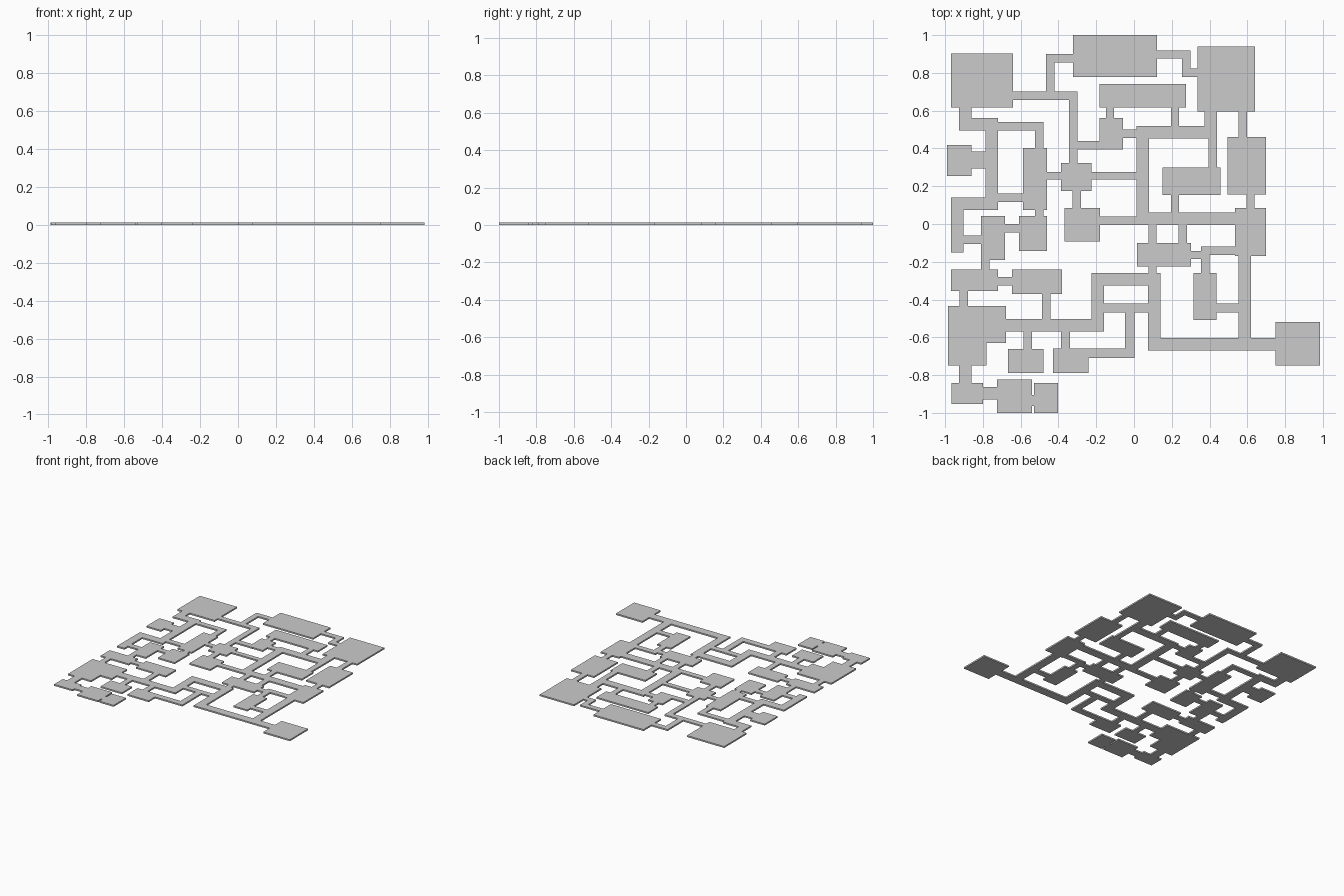
import bpy, bmesh

THICK, NARROW, WIDE = 0.012, 0.045, 0.066
rects = []


def room(x0, y0, x1, y1):
    rects.append(tuple(round(v, 3) for v in (x0, y0, x1, y1)))


def hall(w, *pts):
    """Right-angled corridor along centreline points, squared at its bends."""
    h = w / 2
    for i in range(len(pts) - 1):
        (ax, ay), (bx, by) = pts[i], pts[i + 1]
        pa = h if i > 0 else 0
        pb = h if i < len(pts) - 2 else 0
        if ax == bx:
            s = 1 if by > ay else -1
            ys = sorted((ay - s * pa, by + s * pb))
            room(ax - h, ys[0], ax + h, ys[1])
        else:
            s = 1 if bx > ax else -1
            xs = sorted((ax - s * pa, bx + s * pb))
            room(xs[0], ay - h, xs[1], ay + h)


# Northern rooms
room(-0.97, 0.617, -0.64, 0.902)
room(-0.323, 0.777, 0.122, 1.0)
room(0.335, 0.595, 0.64, 0.94)
room(-0.183, 0.617, 0.276, 0.74)
room(-0.183, 0.395, -0.057, 0.56)
room(-0.99, 0.253, -0.86, 0.417)
room(-0.588, 0.073, -0.461, 0.402)
room(-0.387, 0.174, -0.225, 0.322)
room(0.152, 0.153, 0.458, 0.3)
room(0.495, 0.157, 0.698, 0.46)
# Central rooms
room(-0.367, -0.092, -0.181, 0.084)
room(-0.81, -0.191, -0.684, 0.042)
room(-0.61, -0.144, -0.461, 0.042)
room(0.015, -0.226, 0.301, -0.1)
room(0.535, -0.169, 0.698, 0.084)
# Southern rooms
room(-0.97, -0.354, -0.721, -0.24)
room(-0.646, -0.37, -0.382, -0.24)
room(0.316, -0.508, 0.438, -0.26)
room(-0.985, -0.631, -0.678, -0.435)
room(-0.985, -0.748, -0.78, -0.435)
room(-0.667, -0.788, -0.478, -0.661)
room(-0.43, -0.788, -0.24, -0.658)
room(0.75, -0.75, 0.985, -0.52)
room(-0.965, -0.952, -0.8, -0.842)
room(-0.726, -1.0, -0.541, -0.822)
room(-0.53, -1.0, -0.403, -0.843)
room(-0.541, -0.963, -0.53, -0.905)

# Narrow corridors, north
hall(NARROW, (-0.7, 0.678), (-0.322, 0.678), (-0.322, 0.3))
hall(NARROW, (-0.443, 0.678), (-0.443, 0.878), (-0.3, 0.878))
hall(NARROW, (-0.322, 0.417), (-0.15, 0.417))
hall(NARROW, (-0.127, 0.65), (-0.127, 0.5))
hall(NARROW, (-0.1, 0.478), (0.05, 0.478))
hall(NARROW, (0.1, 0.897), (0.275, 0.897), (0.275, 0.799), (0.4, 0.799))
hall(NARROW, (0.217, 0.65), (0.217, 0.49))
hall(NARROW, (0.417, 0.5), (0.417, 0.28))
hall(NARROW, (0.576, 0.62), (0.576, 0.44))
hall(NARROW, (-0.75, 0.519), (-0.503, 0.519), (-0.503, 0.38))
hall(NARROW, (-0.75, 0.138), (-0.57, 0.138))
hall(0.09, (-0.88, 0.34), (-0.76, 0.34))
hall(0.04, (-0.48, 0.256), (-0.37, 0.256))
hall(0.04, (-0.24, 0.256), (0.04, 0.256))
# Narrow corridors, centre
hall(NARROW, (-0.303, 0.2), (-0.303, 0.06))
hall(NARROW, (-0.2, 0.018), (0.1, 0.018))
hall(NARROW, (0.217, 0.17), (0.217, 0.03))
hall(NARROW, (0.617, 0.17), (0.617, 0.03))
hall(NARROW, (0.098, 0.03), (0.098, -0.12))
hall(NARROW, (0.258, 0.03), (0.258, -0.12))
hall(NARROW, (-0.503, 0.09), (-0.503, 0.02))
hall(NARROW, (-0.7, -0.023), (-0.59, -0.023))
hall(NARROW, (-0.92, -0.084), (-0.79, -0.084))
hall(NARROW, (-0.787, -0.17), (-0.787, -0.25))
hall(NARROW, (0.28, -0.164), (0.378, -0.164))
hall(NARROW, (0.55, -0.142), (0.378, -0.142), (0.378, -0.28))
# Narrow corridors, south
hall(NARROW, (-0.74, -0.303), (-0.62, -0.303))
hall(NARROW, (-0.463, -0.35), (-0.463, -0.52))
hall(NARROW, (-0.902, -0.34), (-0.902, -0.45))
hall(NARROW, (-0.563, -0.54), (-0.563, -0.68))
hall(NARROW, (-0.363, -0.54), (-0.363, -0.68))
hall(0.05, (-0.26, -0.684), (-0.023, -0.684), (-0.023, -0.445))
hall(NARROW, (-0.18, -0.445), (0.1, -0.445))
hall(NARROW, (0.098, -0.21), (0.098, -0.28))
hall(NARROW, (0.42, -0.445), (0.58, -0.445))

# Wide corridors
hall(WIDE, (-0.893, 0.65), (-0.893, 0.528), (-0.754, 0.528),
     (-0.754, 0.108), (-0.935, 0.108), (-0.935, -0.151))
hall(WIDE, (0.407, 0.62), (0.407, 0.485), (0.046, 0.485), (0.046, 0.0))
hall(WIDE, (0.04, 0.028), (0.6, 0.028))
hall(WIDE, (0.587, -0.15), (0.587, -0.62))
hall(WIDE, (-0.7, -0.535), (-0.192, -0.535), (-0.192, -0.293),
     (0.108, -0.293), (0.108, -0.636), (0.8, -0.636))
hall(WIDE, (-0.893, -0.73), (-0.893, -0.86))
hall(WIDE, (-0.82, -0.895), (-0.7, -0.895))

# Merge all rectangles into one flat outline, then give it thickness
xs = sorted({v for r in rects for v in (r[0], r[2])})
ys = sorted({v for r in rects for v in (r[1], r[3])})
ix = {v: i for i, v in enumerate(xs)}
iy = {v: i for i, v in enumerate(ys)}
cells = {(i, j) for x0, y0, x1, y1 in rects
         for i in range(ix[x0], ix[x1]) for j in range(iy[y0], iy[y1])}

bm = bmesh.new()
verts = {}


def corner(i, j):
    if (i, j) not in verts:
        verts[i, j] = bm.verts.new((xs[i], ys[j], 0))
    return verts[i, j]


for i, j in sorted(cells):
    bm.faces.new([corner(i, j), corner(i + 1, j), corner(i + 1, j + 1), corner(i, j + 1)])
bmesh.ops.dissolve_limit(bm, angle_limit=0.01, verts=bm.verts[:], edges=bm.edges[:])
ext = bmesh.ops.extrude_face_region(bm, geom=bm.faces[:], use_keep_orig=True)
bmesh.ops.translate(bm, vec=(0, 0, THICK),
                    verts=[g for g in ext["geom"] if isinstance(g, bmesh.types.BMVert)])
bmesh.ops.recalc_face_normals(bm, faces=bm.faces[:])
mesh = bpy.data.meshes.new("floor_plan")
bm.to_mesh(mesh)
bm.free()
bpy.context.collection.objects.link(bpy.data.objects.new("floor_plan", mesh))
